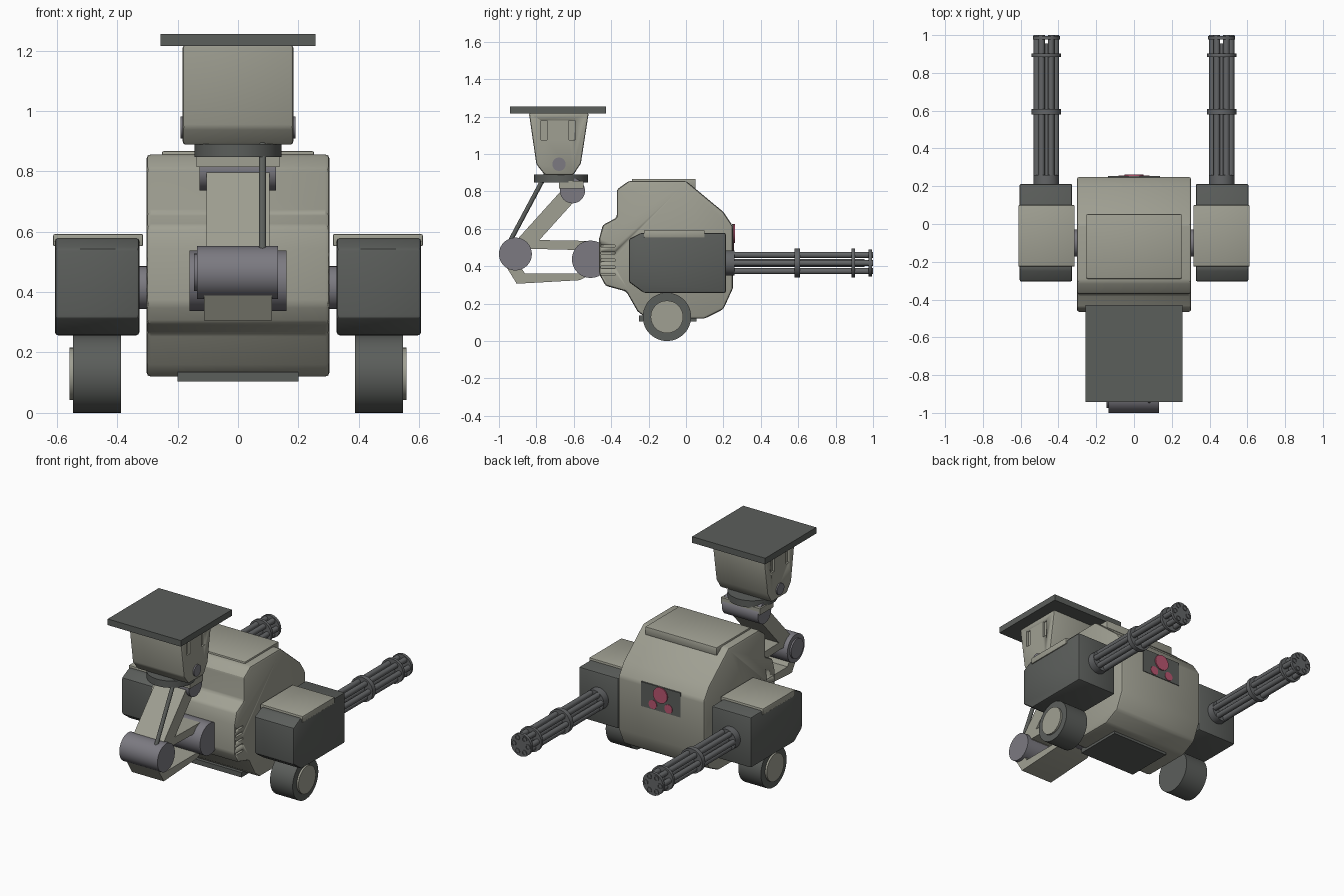
import bpy, bmesh, math
from mathutils import Vector, Matrix

cube = bpy.data.objects.get("Cube")
if cube:
    bpy.data.objects.remove(cube, do_unlink=True)


def material(name, r, g, b):
    m = bpy.data.materials.new(name)
    m.use_nodes = True
    m.diffuse_color = (r, g, b, 1)
    m.node_tree.nodes["Principled BSDF"].inputs["Base Color"].default_value = (r, g, b, 1)
    return m


LIGHT = material("light_armour", 0.35, 0.35, 0.29)
DARK = material("dark_armour", 0.105, 0.112, 0.105)
METAL = material("grey_metal", 0.2, 0.195, 0.22)
STEEL = material("gun_steel", 0.125, 0.13, 0.135)
PINK = material("pink_lens", 0.48, 0.09, 0.16)


def finish(name, bm, mat, bevel=0.0):
    if bevel:
        edges = [e for e in bm.edges if e.calc_face_angle(0) > 0.45]
        bmesh.ops.bevel(bm, geom=edges, offset=bevel, segments=2, profile=0.5, affect='EDGES')
    bmesh.ops.recalc_face_normals(bm, faces=bm.faces)
    mesh = bpy.data.meshes.new(name)
    bm.to_mesh(mesh)
    bm.free()
    mesh.materials.append(mat)
    ob = bpy.data.objects.new(name, mesh)
    bpy.context.collection.objects.link(ob)
    bpy.ops.object.select_all(action='DESELECT')
    ob.select_set(True)
    bpy.context.view_layer.objects.active = ob
    bpy.ops.object.shade_smooth_by_angle(angle=math.radians(28))
    return ob


def boxes(name, spans, mat, bevel=0.0):
    """Boxes given as (x0, x1, y0, y1, z0, z1), all in one object."""
    bm = bmesh.new()
    for x0, x1, y0, y1, z0, z1 in spans:
        centre = Matrix.Translation(((x0 + x1) / 2, (y0 + y1) / 2, (z0 + z1) / 2))
        size = Matrix.Diagonal((abs(x1 - x0), y1 - y0, z1 - z0, 1))
        bmesh.ops.create_cube(bm, size=1, matrix=centre @ size)
    return finish(name, bm, mat, bevel)


def side_profile(name, x0, x1, points, mat, bevel=0.0):
    """A (y, z) outline extruded along x."""
    bm = bmesh.new()
    face = bm.faces.new([bm.verts.new((x0, y, z)) for y, z in points])
    out = bmesh.ops.extrude_face_region(bm, geom=[face])
    verts = [v for v in out["geom"] if isinstance(v, bmesh.types.BMVert)]
    bmesh.ops.translate(bm, verts=verts, vec=(x1 - x0, 0, 0))
    return finish(name, bm, mat, bevel)


def turned(name, origin, axis, profile, mat, steps=32):
    """A (radius, distance) profile revolved about an axis."""
    bm = bmesh.new()
    verts = [bm.verts.new((r, 0, t)) for r, t in profile]
    edges = [bm.edges.new(pair) for pair in zip(verts, verts[1:])]
    bmesh.ops.spin(bm, geom=verts + edges, cent=(0, 0, 0), axis=(0, 0, 1),
                   angle=math.tau, steps=steps)
    bmesh.ops.remove_doubles(bm, verts=bm.verts, dist=0.0002)
    turn = Vector(axis).to_track_quat('Z', 'Y').to_matrix().to_4x4()
    bm.transform(Matrix.Translation(origin) @ turn)
    return finish(name, bm, mat)


def rod(name, start, end, radius, mat, steps=32):
    axis = Vector(end) - Vector(start)
    length = axis.length
    return turned(name, start, axis,
                  [(0, 0), (radius, 0), (radius, length), (0, length)], mat, steps)


def carve(ob, spans):
    cutter = boxes("slot_cutter", spans, LIGHT)
    cutter.hide_render = True
    mod = ob.modifiers.new("slots", 'BOOLEAN')
    mod.operation, mod.object, mod.solver = 'DIFFERENCE', cutter, 'EXACT'
    bpy.context.view_layer.objects.active = ob
    bpy.ops.object.modifier_apply(modifier=mod.name)
    bpy.data.objects.remove(cutter, do_unlink=True)


# Hull with side vents
hull = side_profile("hull", -0.303, 0.303, [
    (-0.305, 0.856), (-0.37, 0.81), (-0.37, 0.66), (-0.445, 0.62), (-0.465, 0.545),
    (-0.465, 0.36), (-0.43, 0.295), (-0.32, 0.265), (-0.26, 0.16), (-0.21, 0.12),
    (0.1, 0.12), (0.2, 0.17), (0.25, 0.28), (0.25, 0.615), (0.2, 0.69), (0, 0.856)],
    LIGHT, 0.014)
carve(hull, [(s * 0.285, s * 0.32, -0.455, -0.38, z, z + 0.012)
             for s in (-1, 1) for z in (0.35, 0.388, 0.426, 0.464, 0.502)])
boxes("roof_hatch", [(-0.252, 0.252, -0.29, 0.052, 0.815, 0.867)], LIGHT, 0.006)
boxes("belly_plate", [(-0.2, 0.2, -0.25, 0.057, 0.104, 0.135)], DARK)

# Rear sensor panel
boxes("rear_panel", [(-0.138, 0.138, 0.245, 0.254, 0.47, 0.625)], DARK)
for label, x, z, r, y in (("large", 0, 0.575, 0.05, 0.261),
                          ("small_left", 0.055, 0.502, 0.028, 0.257),
                          ("small_right", -0.055, 0.502, 0.028, 0.257)):
    rod(label + "_lens", (x, 0.25, z), (x, y, z), r, PINK)

# Side pods, wheels and rotary guns
for side, s in (("left", 1), ("right", -1)):
    side_profile(side + "_pod", s * 0.327, s * 0.606, [
        (-0.305, 0.545), (-0.24, 0.578), (0.213, 0.578), (0.213, 0.257),
        (-0.225, 0.257), (-0.305, 0.315)], DARK, 0.01)
    boxes(side + "_pod_cover", [(s * 0.314, s * 0.612, -0.225, 0.1, 0.552, 0.592)], LIGHT, 0.005)
    rod(side + "_pod_axle", (s * 0.28, -0.1, 0.415), (s * 0.34, -0.1, 0.415), 0.071, METAL)
    rod(side + "_wheel", (s * 0.387, -0.102, 0.129), (s * 0.546, -0.102, 0.129), 0.129, DARK, 48)
    rod(side + "_wheel_hub", (s * 0.53, -0.102, 0.129), (s * 0.558, -0.102, 0.129), 0.087, LIGHT)
    gx, gz = s * 0.464, 0.417
    for part, y0, y1, r in (("mount", 0.2, 0.26, 0.068), ("core", 0.25, 0.955, 0.022),
                            ("middle_ring", 0.58, 0.61, 0.078),
                            ("outer_ring", 0.885, 0.903, 0.078),
                            ("muzzle_ring", 0.977, 0.995, 0.072)):
        rod(f"{side}_gun_{part}", (gx, y0, gz), (gx, y1, gz), r, STEEL)
    for i in range(6):
        a = i * math.tau / 6
        turned(f"{side}_gun_barrel_{i + 1}",
               (gx + 0.05 * math.cos(a), 0, gz + 0.05 * math.sin(a)), (0, 1, 0),
               [(0, 0.25), (0.017, 0.25), (0.017, 1), (0.012, 1), (0.012, 0.94), (0, 0.94)],
               STEEL, 14)

# Folding neck
knee, neck = Vector((-0.912, 0.465)), Vector((-0.607, 0.803))
rod("hip_joint", (-0.16, -0.51, 0.437), (0.16, -0.51, 0.437), 0.1, METAL)
rod("knee_joint", (-0.135, *knee), (0.133, *knee), 0.088, METAL)
rod("knee_cap", (-0.145, *knee), (-0.13, *knee), 0.062, METAL)
rod("neck_joint", (-0.128, *neck), (0.126, *neck), 0.067, METAL)
side_profile("upper_link", -0.105, 0.105, [
    (-0.92, 0.542), (-0.52, 0.535), (-0.52, 0.485), (-0.92, 0.495)], LIGHT)
side_profile("lower_link", -0.112, 0.112, [
    (-0.975, 0.42), (-0.905, 0.306), (-0.57, 0.325), (-0.5, 0.36), (-0.86, 0.36),
    (-0.9, 0.42)], LIGHT)
along = (neck - knee).normalized()
across = Vector((-along.y, along.x)) * 0.045
side_profile("neck_arm", -0.105, 0.105,
             [knee + across, neck + across, neck - across, knee - across], LIGHT)
boxes("neck_block", [(-0.138, 0.138, -0.68, -0.547, 0.815, 0.855)], LIGHT)
rod("neck_turntable", (0, -0.668, 0.847), (0, -0.668, 0.89), 0.144, DARK, 48)
rod("neck_strut", (0.081, -0.94, 0.535), (0.081, -0.745, 0.9), 0.012, DARK, 12)

# Head with side slots and flat top
head = side_profile("head", -0.183, 0.183, [
    (-0.84, 1.22), (-0.52, 1.22), (-0.562, 0.95), (-0.602, 0.888), (-0.755, 0.888),
    (-0.8, 0.945)], LIGHT, 0.01)
carve(head, [(s * 0.17, s * 0.2, y, y + 0.032, 1.075, 1.18)
             for s in (-1, 1) for y in (-0.776, -0.626)])
rod("head_pivot", (-0.191, -0.679, 0.945), (0.191, -0.679, 0.945), 0.036, METAL)
boxes("head_top_plate", [(-0.257, 0.257, -0.942, -0.428, 1.215, 1.254)], DARK)
